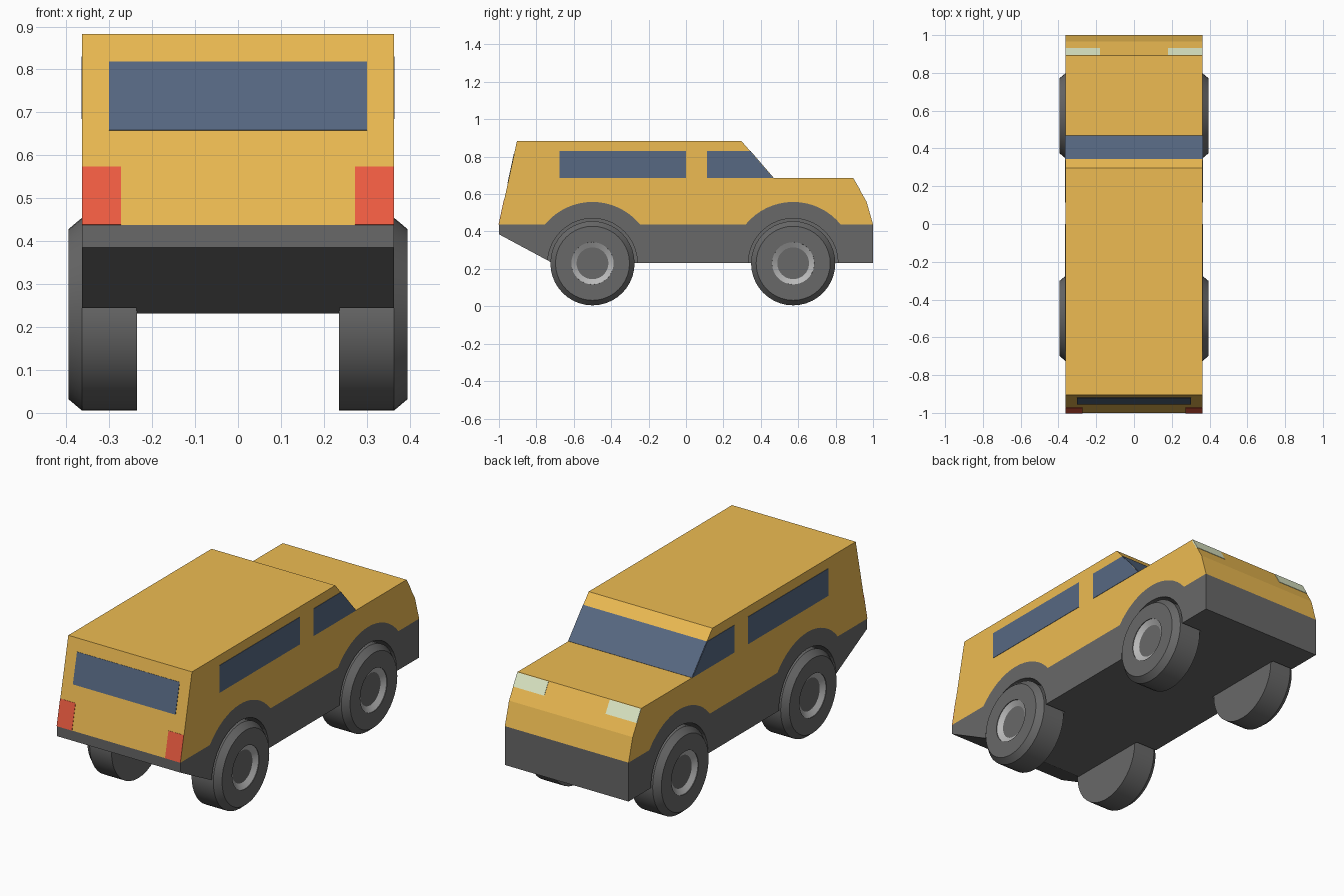
import bpy, bmesh, math
from mathutils import Vector

if "Cube" in bpy.data.objects:
    bpy.data.objects.remove(bpy.data.objects["Cube"])

W = 0.363                      # body half width
WHEEL_Y = (-0.5, 0.573)
AXLE_Z, TYRE_R, WELL_R, ARCH_R = 0.23, 0.225, 0.24, 0.328
BELT = 0.438                   # height of the paint line


def material(name, rgb):
    m = bpy.data.materials.new(name)
    m.diffuse_color = (*rgb, 1)
    m.use_nodes = True
    m.node_tree.nodes["Principled BSDF"].inputs["Base Color"].default_value = m.diffuse_color
    return m


PAINT = material("yellow_paint", (0.85, 0.50, 0.085))
GREY = material("dark_grey", (0.14, 0.14, 0.14))
LIGHT = material("light_grey", (0.48, 0.48, 0.48))
GLASS = material("glass", (0.095, 0.14, 0.225))
RED = material("tail_red", (0.88, 0.11, 0.055))
LAMP = material("lamp", (0.75, 0.83, 0.58))


def finish(name, bm, mat):
    bmesh.ops.recalc_face_normals(bm, faces=bm.faces)
    me = bpy.data.meshes.new(name)
    bm.to_mesh(me)
    bm.free()
    ob = bpy.data.objects.new(name, me)
    bpy.context.collection.objects.link(ob)
    if mat:
        me.materials.append(mat)
    return ob


def prism(name, pts, vec, mat):
    """Extrude a planar outline along a vector."""
    bm = bmesh.new()
    a = [bm.verts.new(p) for p in pts]
    b = [bm.verts.new(Vector(p) + Vector(vec)) for p in pts]
    bm.faces.new(a)
    bm.faces.new(b)
    for i in range(len(a)):
        j = (i + 1) % len(a)
        bm.faces.new((a[i], a[j], b[j], b[i]))
    return finish(name, bm, mat)


def side_prism(name, yz, mat):
    return prism(name, [(-W, y, z) for y, z in yz], (2 * W, 0, 0), mat)


def panel(name, pts, normal, mat):
    """Thin coloured panel almost flush with the surface below."""
    n = Vector(normal).normalized()
    return prism(name, [Vector(p) - n * 0.006 for p in pts], n * 0.008, mat)


def lathe(name, profile, y, side, mat, n=40):
    """Revolve (x, radius) points around a wheel axle."""
    bm = bmesh.new()
    rings = []
    for x, r in profile:
        rings.append([bm.verts.new((side * x, y + r * math.cos(2 * math.pi * k / n),
                                    AXLE_Z + r * math.sin(2 * math.pi * k / n)))
                      for k in range(n)])
    for a, b in zip(rings, rings[1:]):
        for k in range(n):
            j = (k + 1) % n
            bm.faces.new((a[k], a[j], b[j], b[k]))
    bm.faces.new(rings[0])
    bm.faces.new(rings[-1])
    ob = finish(name, bm, mat)
    if mat:
        bpy.context.view_layer.objects.active = ob
        bpy.ops.object.select_all(action='DESELECT')
        ob.select_set(True)
        bpy.ops.object.shade_smooth_by_angle(angle=math.radians(25))
    return ob


# Wheel arch line, front to back along the paint line
arches = []
a0 = math.asin((BELT - AXLE_Z) / ARCH_R)
for wy in reversed(WHEEL_Y):
    for k in range(17):
        a = a0 + (math.pi - 2 * a0) * k / 16
        arches.append((wy + ARCH_R * math.cos(a), AXLE_Z + ARCH_R * math.sin(a)))

# Painted upper body
side_prism("upper_body", [(-1, BELT), (-0.904, 0.883), (0.297, 0.883), (0.468, 0.685),
                          (0.893, 0.685), (0.965, 0.56), (1, BELT)] + arches, PAINT)

# Grey lower body with arch trims
chassis = side_prism("lower_body", [(1, BELT)] + arches +
                     [(-1, BELT), (-1, 0.385), (-0.715, 0.232), (1, 0.232)], GREY)

# Wheels and wheel wells
for side, s_name in ((1, "right"), (-1, "left")):
    for wy, w_name in zip(WHEEL_Y, ("rear", "front")):
        tag = f"{w_name}_{s_name}"
        well = lathe(f"well_cutter_{tag}", [(0.237, WELL_R), (0.5, WELL_R)], wy, side, None)
        well.hide_render = True
        well.hide_viewport = True
        cut = chassis.modifiers.new("well", 'BOOLEAN')
        cut.operation, cut.solver, cut.object = 'DIFFERENCE', 'EXACT', well
        lathe(f"tyre_{tag}", [(0.235, TYRE_R), (0.363, TYRE_R), (0.395, 0.198),
                              (0.395, 0.113), (0.375, 0.112)], wy, side, GREY)
        lathe(f"hub_{tag}", [(0.36, 0.113), (0.392, 0.113), (0.372, 0.08)],
              wy, side, LIGHT)

# Side windows
for side, s_name in ((1, "right"), (-1, "left")):
    x = side * W
    for name, yz in (("rear", [(-0.675, 0.685), (0, 0.685), (0, 0.83), (-0.675, 0.83)]),
                     ("front", [(0.113, 0.685), (0.467, 0.685), (0.342, 0.83), (0.113, 0.83)])):
        panel(f"{name}_window_{s_name}", [(x, y, z) for y, z in yz], (side, 0, 0), GLASS)

# Windscreen
panel("windscreen", [(-W, 0.468, 0.685), (W, 0.468, 0.685),
                     (W, 0.343, 0.83), (-W, 0.343, 0.83)], (0, 0.198, 0.171), GLASS)


def tail_y(z):
    return -1 + 0.096 * (z - BELT) / (0.883 - BELT)


def tail_panel(name, x0, x1, z0, z1, mat):
    panel(name, [(x0, tail_y(z0), z0), (x1, tail_y(z0), z0),
                 (x1, tail_y(z1), z1), (x0, tail_y(z1), z1)], (0, -0.445, 0.096), mat)


# Rear window, tail lamps and headlamps
tail_panel("tail_window", -0.301, 0.301, 0.658, 0.818, GLASS)
for side, s_name in ((1, "right"), (-1, "left")):
    tail_panel(f"tail_lamp_{s_name}", side * 0.273, side * W, BELT, 0.573, RED)
    panel(f"headlamp_{s_name}", [(side * 0.18, 0.894, 0.683), (side * W, 0.894, 0.683),
                                 (side * W, 0.93, 0.621), (side * 0.18, 0.93, 0.621)],
          (0, 0.125, 0.072), LAMP)
